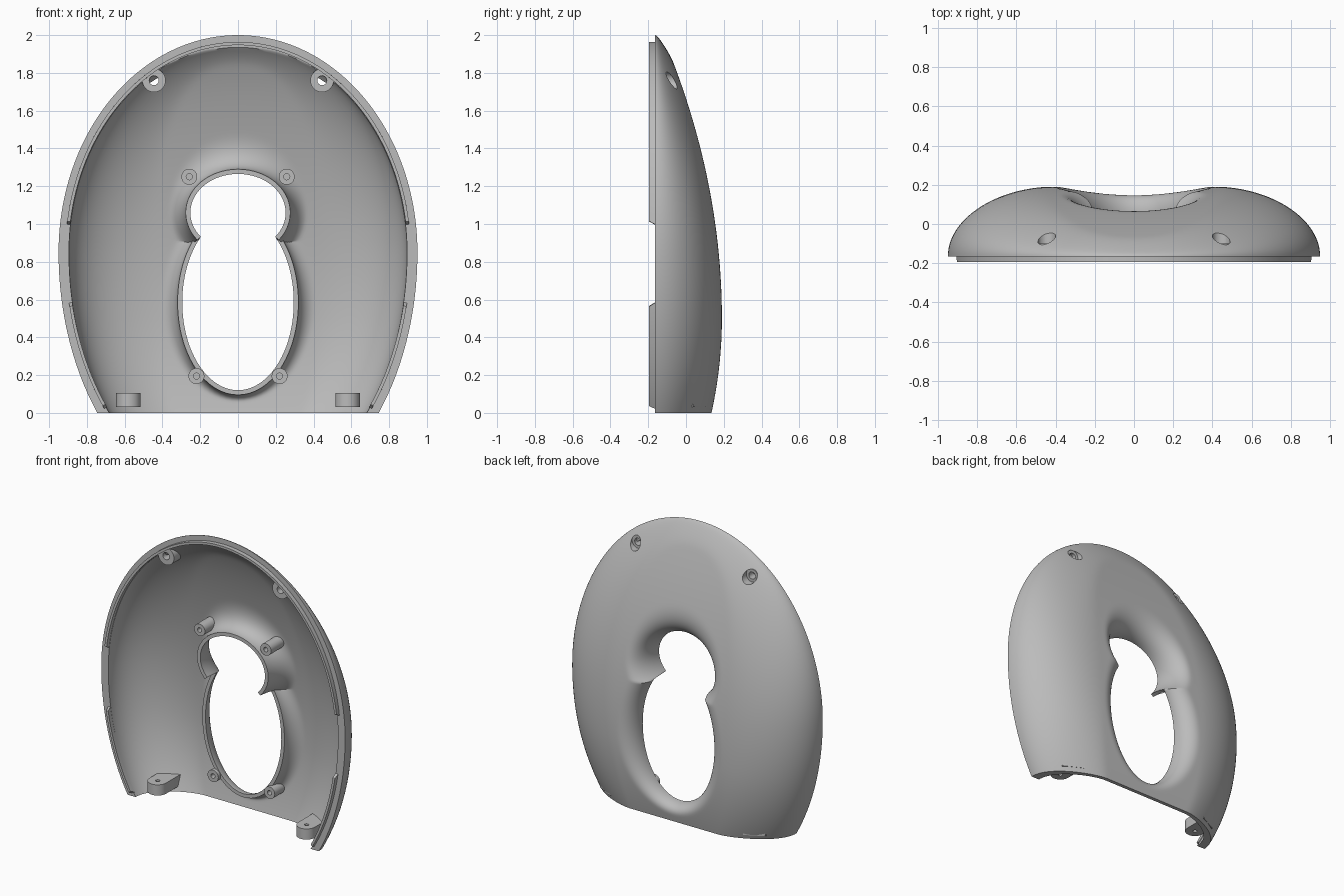
import bpy, bmesh, math
from mathutils import Vector

if "Cube" in bpy.data.objects:
    bpy.data.objects.remove(bpy.data.objects["Cube"])

grey = bpy.data.materials.new("plain_grey")
grey.use_nodes = True
grey.diffuse_color = (0.5, 0.5, 0.5, 1)
grey.node_tree.nodes["Principled BSDF"].inputs["Base Color"].default_value = (0.5, 0.5, 0.5, 1)

RIM_Y = -0.165      # plane of the open front rim
WAIST_Z = 0.932     # height of the two pointed tips between the openings


def norm(x, z, cz, rx, top, bottom, power=2):
    """Egg-shaped norm: 1 on the outline, larger outside."""
    dz = z - cz
    rz = top if dz > 0 else bottom
    return (abs(x / rx) ** power + abs(dz / rz) ** power) ** (1 / power) + 1e-9


def blend(inner, outer):
    """Fraction of the way from an inner outline to an outer one."""
    return min(1, max(0, (1 - 1 / inner) / (1 / outer - 1 / inner)))


def rim(x, z):
    return norm(x, z, 0.85, 0.95, 1.15, 1.37)


def upper_hole(x, z):
    return norm(x, z, 1.06, 0.252, 0.205, 0.205)


def lower_hole(x, z):
    return norm(x, z, 0.585, 0.295, 0.465, 0.465)


def surface(x, z):
    """Back surface: domed body with a flared funnel around each opening."""
    spine = 0.19 - (0.14 if z > 0.5 else 0.22) * (z - 0.5) ** 2
    u = blend(norm(x, z, 0.85, 0.43, 1.0, 1.2, 2.4), rim(x, z))
    body = RIM_Y + (spine - RIM_Y) * math.sqrt(1 - u * u)
    flares = ((upper_hole(x, z), norm(x, z, 1.06, 0.37, 0.43, 0.31), -0.06),
              (lower_hole(x, z), norm(x, z, 0.585, 0.41, 0.57, 0.535), 0.06))
    y = body
    for lip, flare, lip_y in flares:
        v = blend(lip, flare) if lip > 1 else 0
        y = min(y, lip_y + (body - lip_y) * math.sqrt(1 - (1 - v) ** 2))
    return y


def finish(name, bm):
    bmesh.ops.recalc_face_normals(bm, faces=bm.faces[:])
    mesh = bpy.data.meshes.new(name)
    bm.to_mesh(mesh)
    bm.free()
    mesh.materials.append(grey)
    obj = bpy.data.objects.new(name, mesh)
    bpy.context.collection.objects.link(obj)
    return obj


def smooth(obj):
    bpy.ops.object.select_all(action='DESELECT')
    obj.select_set(True)
    bpy.context.view_layer.objects.active = obj
    bpy.ops.object.shade_smooth_by_angle(angle=math.radians(35))


def bridge(bm, rings, closed=True, loop=True):
    """Quads between successive rings; closed joins last ring to first."""
    n = len(rings[0])
    for k in range(len(rings) if closed else len(rings) - 1):
        a, b = rings[k], rings[(k + 1) % len(rings)]
        for i in range(n if loop else n - 1):
            j = (i + 1) % n
            bm.faces.new((a[i], a[j], b[j], b[i]))


def drill(obj, x, y, z, radius, length, along_y):
    """Cut a round hole through an object."""
    bm = bmesh.new()
    bmesh.ops.create_cone(bm, cap_ends=True, segments=32, radius1=radius,
                          radius2=radius, depth=length)
    cutter = finish("hole_cutter", bm)
    cutter.location = (x, y, z)
    cutter.rotation_euler.x = math.pi / 2 if along_y else 0
    cutter.hide_render = True
    bpy.context.view_layer.objects.active = obj
    mod = obj.modifiers.new("hole", 'BOOLEAN')
    mod.operation, mod.solver, mod.object = 'DIFFERENCE', 'EXACT', cutter
    bpy.ops.object.modifier_apply(modifier=mod.name)
    bpy.data.objects.remove(cutter)


def reach(inside, dx, dz):
    """Distance from the waist centre to an outline along a direction."""
    lo, hi = 0.0, 2.0
    for _ in range(40):
        mid = (lo + hi) / 2
        if inside(dx * mid, WAIST_Z + dz * mid):
            lo = mid
        else:
            hi = mid
    return lo


# Shell: outer skin, offset inner skin, cut flat at the bottom
def make_shell(around=180, steps=48):
    bm = bmesh.new()
    rays = []
    for i in range(around):
        a = 2 * math.pi * i / around
        dx, dz = math.cos(a), math.sin(a)
        hole = reach(lambda x, z: min(upper_hole(x, z), lower_hole(x, z)) < 1, dx, dz)
        edge = reach(lambda x, z: rim(x, z) < 1, dx, dz)
        rays.append((dx, dz, hole, edge))
    outer = []
    for k in range(steps + 1):
        s = (1 - math.cos(math.pi * k / steps)) / 2
        ring = []
        for dx, dz, hole, edge in rays:
            r = hole + (edge - hole) * s
            x, z = dx * r, WAIST_Z + dz * r
            y = RIM_Y if k == steps else surface(x, z)
            ring.append(bm.verts.new((x, y, z)))
        outer.append(ring)
    bridge(bm, outer, closed=False)
    bm.normal_update()
    sign = 1 if sum(v.normal.y for v in bm.verts) > 0 else -1
    inner = []
    for k, ring in enumerate(outer):
        s = (1 - math.cos(math.pi * k / steps)) / 2
        thick = 0.025 + 0.03 * s ** 6
        row = []
        for v in ring:
            n = v.normal * sign
            if k in (0, steps):
                n = Vector((n.x, 0, n.z)).normalized()
            p = v.co - n * thick
            p.y = max(p.y, RIM_Y)
            row.append(p)
        inner.append(row)
    inner = [[bm.verts.new(p) for p in row] for row in inner]
    bridge(bm, inner, closed=False)
    bridge(bm, [outer[0], inner[0]], closed=False)
    bridge(bm, [outer[-1], inner[-1]], closed=False)
    bmesh.ops.bisect_plane(bm, geom=bm.verts[:] + bm.edges[:] + bm.faces[:],
                           plane_co=(0, 0, 0), plane_no=(0, 0, 1), clear_inner=True)
    border = [e for e in bm.edges if e.is_boundary]
    bmesh.ops.triangle_fill(bm, edges=border, use_beauty=True)
    return finish("shell", bm)


# Round boss whose back end follows the shell; y of None means the shell
def make_boss(name, cx, cz, profile, closed):
    bm = bmesh.new()
    rings = []
    for r, y in profile:
        ring = []
        for i in range(32):
            a = 2 * math.pi * i / 32
            x, z = cx + r * math.cos(a), cz + r * math.sin(a)
            ring.append(bm.verts.new((x, surface(x, z) - 0.008 if y is None else y, z)))
        rings.append(ring)
    bridge(bm, rings, closed=closed)
    if not closed:
        bm.faces.new(rings[-1])
    smooth(finish(name, bm))


# Raised locating tongue on the rim, between two parameter angles
def make_tongue(name, start, end, count):
    bm = bmesh.new()
    sections = []
    for i in range(count + 1):
        section = []
        for inset, y in ((0.036, -0.16), (0.036, -0.195), (0.053, -0.195), (0.053, -0.16)):
            slant = 0.012 if y < RIM_Y else -0.005
            a = start + slant + (end - start - 2 * slant) * i / count
            rz = (1.15 if math.sin(a) > 0 else 1.345) - inset
            section.append(bm.verts.new(((0.95 - inset) * math.cos(a), y,
                                         0.85 + rz * math.sin(a))))
        sections.append(section)
    bridge(bm, sections, closed=False)
    bm.faces.new(sections[0])
    bm.faces.new(sections[-1])
    smooth(finish(name, bm))


# Mounting lug with a rounded front and a vertical screw hole
def make_lug(name, cx):
    bm = bmesh.new()
    half, cy = 0.065, -0.065
    plan = [(cx + half * math.cos(a), cy + half * math.sin(a))
            for a in (math.pi + math.pi * i / 16 for i in range(17))]
    plan += [(x, surface(x, 0.07) - 0.01) for x in (cx + half, cx - half)]
    rings = [[bm.verts.new((x, y, z)) for x, y in plan] for z in (0.03, 0.105)]
    bridge(bm, rings, closed=False)
    for ring in rings:
        bm.faces.new(ring)
    lug = finish(name, bm)
    drill(lug, cx, cy, 0.07, 0.014, 0.2, False)
    smooth(lug)


shell = make_shell()
for side, sx in (("left", 1), ("right", -1)):
    drill(shell, sx * 0.445, 0.1, 1.76, 0.045, 0.45, True)
    make_boss(side + "_screw_boss", sx * 0.445, 1.76,
              [(0.062, None), (0.062, RIM_Y), (0.025, RIM_Y), (0.025, -0.1),
               (0.0455, -0.1), (0.0455, None)], True)
    for level, x, z, y in (("upper", 0.258, 1.25, -0.06), ("lower", 0.22, 0.195, 0.035)):
        make_boss(f"{side}_{level}_pin_boss", sx * x, z,
                  [(0.042, None), (0.042, y), (0.016, y), (0.016, y + 0.05)], False)
    make_lug(side + "_lug", sx * 0.58)
smooth(shell)

low, high = -math.asin(0.82 / 1.3), -math.asin(0.27 / 1.3)
make_tongue("left_lower_tongue", low, high, 24)
make_tongue("right_lower_tongue", math.pi - high, math.pi - low, 24)
gap = math.asin(0.15 / 1.1)
make_tongue("upper_tongue", gap, math.pi - gap, 90)
